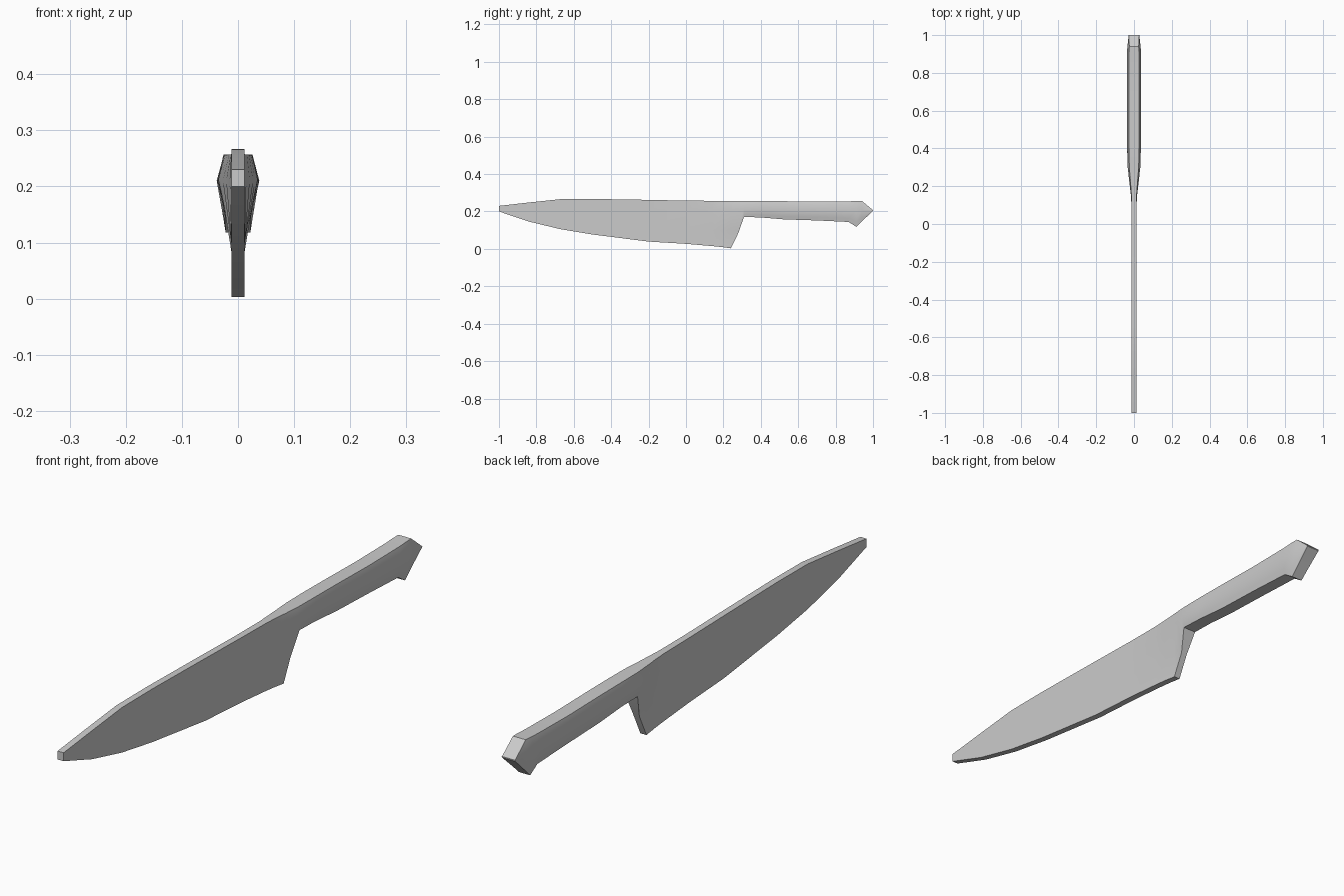
import bpy, bmesh, math

# Stations tip to butt: y, bottom z, bottom half-width, widest z, widest half-width, top z, top half-width
T = 0.012
stations = [
    (-1.00, 0.200, T, 0.215, T, 0.230, T),
    (-0.84, 0.146, T, 0.210, T, 0.248, T),
    (-0.67, 0.105, T, 0.210, T, 0.266, T),
    (-0.50, 0.077, T, 0.210, T, 0.267, T),
    (-0.20, 0.039, T, 0.210, T, 0.262, T),
    (0.00, 0.027, T, 0.210, T, 0.258, T),
    (0.14, 0.015, T, 0.210, 0.015, 0.257, 0.013),
    (0.19, 0.010, T, 0.210, 0.021, 0.257, 0.016),
    (0.24, 0.003, T, 0.210, 0.027, 0.256, 0.020),
    (0.28, 0.085, T, 0.210, 0.031, 0.256, 0.023),
    (0.31, 0.171, 0.026, 0.212, 0.035, 0.256, 0.025),
    (0.40, 0.168, 0.025, 0.212, 0.036, 0.256, 0.026),
    (0.52, 0.158, 0.024, 0.211, 0.036, 0.255, 0.026),
    (0.70, 0.152, 0.024, 0.210, 0.037, 0.252, 0.026),
    (0.87, 0.144, 0.023, 0.210, 0.038, 0.254, 0.026),
    (0.91, 0.118, 0.022, 0.210, 0.037, 0.256, 0.026),
    (0.94, 0.147, 0.023, 0.209, 0.035, 0.257, 0.025),
    (1.00, 0.203, 0.026, 0.205, 0.028, 0.207, 0.026),
]


def ring(y, zb, wb, zm, wm, zt, wt):
    # Extra lower point keeps the blade flat below the handle flare
    if zb < 0.09:
        zl, wl = 0.1, wb
    else:
        zl, wl = zb + 0.3 * (zm - zb), wb + 0.3 * (wm - wb)
    side = [(wb, zb), (wl, zl), (wm, zm), (wt, zt)]
    return [(x, y, z) for x, z in side] + [(-x, y, z) for x, z in reversed(side)]


# Blade and handle as one loft
bm = bmesh.new()
rings = [[bm.verts.new(p) for p in ring(*s)] for s in stations]
for a, b in zip(rings, rings[1:]):
    for i in range(8):
        j = (i + 1) % 8
        bm.faces.new((a[i], a[j], b[j], b[i]))
bm.faces.new(rings[0])
bm.faces.new(rings[-1])
bmesh.ops.recalc_face_normals(bm, faces=bm.faces)

mesh = bpy.data.meshes.new("kitchen_knife")
bm.to_mesh(mesh)
bm.free()
knife = bpy.data.objects.new("kitchen_knife", mesh)
bpy.context.collection.objects.link(knife)
bpy.context.view_layer.objects.active = knife
knife.select_set(True)
bpy.ops.object.shade_smooth_by_angle(angle=math.radians(30))
